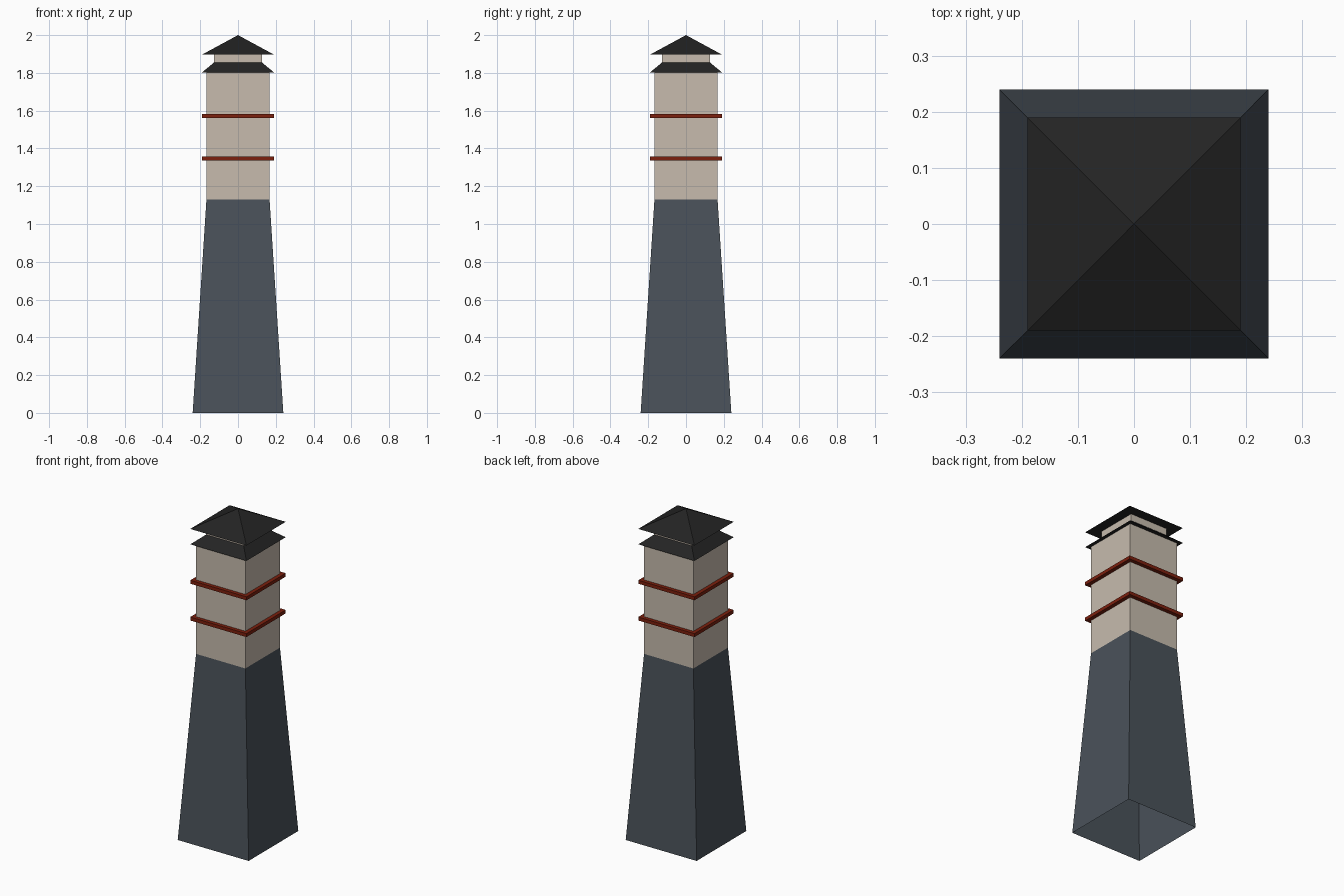
import bpy, bmesh

if "Cube" in bpy.data.objects:
    bpy.data.objects.remove(bpy.data.objects["Cube"])


def material(name, rgb):
    m = bpy.data.materials.new(name)
    m.diffuse_color = (*rgb, 1.0)
    m.use_nodes = True
    m.node_tree.nodes["Principled BSDF"].inputs["Base Color"].default_value = m.diffuse_color
    return m


SLATE = material("slate_blue", (0.068, 0.084, 0.102))
CREAM = material("warm_cream", (0.57, 0.50, 0.42))
RUST = material("rust_red", (0.20, 0.014, 0.004))
BLACK = material("roof_black", (0.017, 0.017, 0.017))


def square_loft(name, profile, mat, closed=False):
    """Sweep (half width, height) points round a square; half width 0 is an apex."""
    bm = bmesh.new()
    rings = []
    for r, z in profile:
        if r == 0:
            rings.append([bm.verts.new((0, 0, z))] * 4)
        else:
            rings.append([bm.verts.new((sx * r, sy * r, z))
                          for sx, sy in ((-1, -1), (1, -1), (1, 1), (-1, 1))])
    pairs = list(zip(rings, rings[1:]))
    if closed:
        pairs.append((rings[-1], rings[0]))
    for a, b in pairs:
        for i in range(4):
            j = (i + 1) % 4
            bm.faces.new(list(dict.fromkeys((a[i], a[j], b[j], b[i]))))
    bm.normal_update()
    mesh = bpy.data.meshes.new(name)
    bm.to_mesh(mesh)
    bm.free()
    mesh.materials.append(mat)
    obj = bpy.data.objects.new(name, mesh)
    bpy.context.collection.objects.link(obj)
    return obj


WALL = 0.167  # half width of the upper shaft

# Tapered base, open underneath, and straight upper shaft
square_loft("tapered_base", [(0.24, 0), (WALL, 1.13)], SLATE)
square_loft("upper_shaft", [(WALL, 1.13), (WALL, 1.805)], CREAM)

# Two projecting bands
for name, z in (("lower_band", 1.337), ("upper_band", 1.562)):
    square_loft(name, [(WALL, z), (0.19, z), (0.19, z + 0.021), (WALL, z + 0.021)],
                RUST, closed=True)

# Skirt roof, lantern and pyramid cap
square_loft("skirt_roof", [(WALL, 1.803), (0.19, 1.803), (0.127, 1.855)], BLACK)
square_loft("lantern", [(0.127, 1.855), (0.127, 1.897)], CREAM)
square_loft("cap_roof", [(0.127, 1.897), (0.19, 1.897), (0, 2.0)], BLACK)
